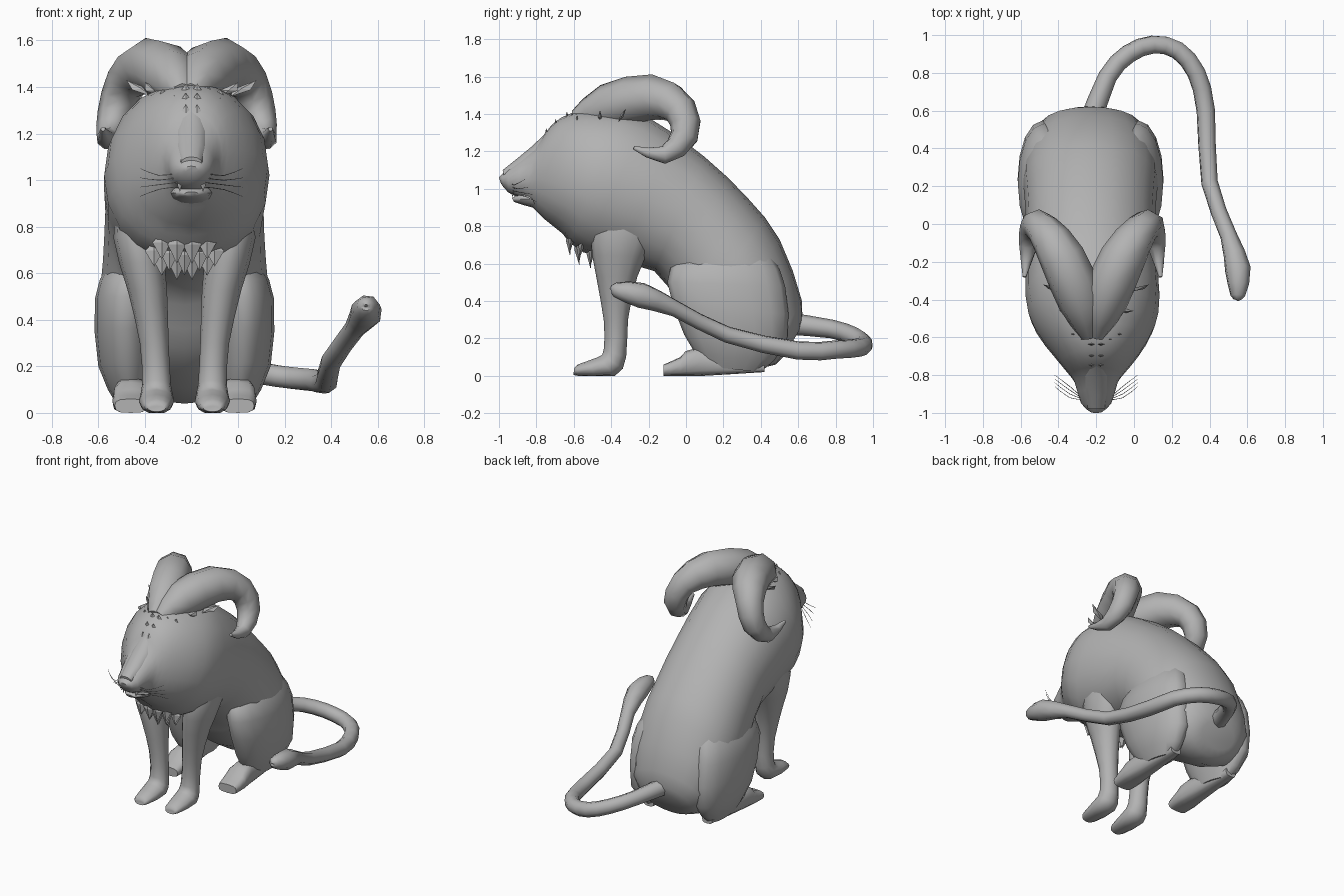
import bpy, bmesh, math
from mathutils import Vector

cube = bpy.data.objects.get("Cube")
if cube:
    bpy.data.objects.remove(cube)

MID = -.23   # symmetry plane of the body
HEAD = -.2   # the head leans slightly to the left

grey = (.45, .45, .45, 1)
fur = bpy.data.materials.new("stone grey")
fur.use_nodes = True
fur.diffuse_color = grey
fur.node_tree.nodes["Principled BSDF"].inputs["Base Color"].default_value = grey


def finish(name, bm, angle=50):
    bmesh.ops.recalc_face_normals(bm, faces=bm.faces)
    mesh = bpy.data.meshes.new(name)
    bm.to_mesh(mesh)
    bm.free()
    ob = bpy.data.objects.new(name, mesh)
    bpy.context.collection.objects.link(ob)
    mesh.materials.append(fur)
    bpy.ops.object.select_all(action='DESELECT')
    ob.select_set(True)
    bpy.context.view_layer.objects.active = ob
    bpy.ops.object.shade_smooth_by_angle(angle=math.radians(angle))


def refine(rows):
    """Put a smoothly interpolated row between each pair of key rows."""
    result = []
    last = len(rows) - 1
    for i in range(last):
        before, here, there, after = rows[max(i - 1, 0)], rows[i], rows[i + 1], rows[min(i + 2, last)]
        result.append(here)
        result.append([(9 * (b + c) - a - d) / 16 for a, b, c, d in zip(before, here, there, after)])
    return result + [rows[last]]


def skin(name, rings):
    """Bridge equal rings of points and cap both ends."""
    bm = bmesh.new()
    rows = [[bm.verts.new(point) for point in ring] for ring in rings]
    count = len(rows[0])
    for near, far in zip(rows, rows[1:]):
        for i in range(count):
            j = (i + 1) % count
            bm.faces.new((near[i], near[j], far[j], far[i]))
    bm.faces.new(rows[0])
    bm.faces.new(rows[-1])
    finish(name, bm)


def sections(name, keys, centre=MID, side=1, sides=12, power=2):
    """Key rows: sideways offset, y and z of one edge, y and z of the opposite edge, half width."""
    def bulge(value):
        return math.copysign(abs(value) ** (2 / power), value)

    rings = []
    for offset, top_y, top_z, low_y, low_z, width in refine(keys):
        ring = []
        for i in range(sides):
            angle = math.tau * i / sides
            across, blend = bulge(math.sin(angle)), (1 + bulge(math.cos(angle))) / 2
            height = low_z + (top_z - low_z) * blend
            ring.append((centre + side * offset + width * across,
                         low_y + (top_y - low_y) * blend, max(height, 0)))
        rings.append(ring)
    skin(name, rings)


def tube(name, keys, centre=0, side=1, sides=8):
    """Key rows: x, y, z, radius."""
    path = [(centre + side * x, y, z, radius) for x, y, z, radius in refine(keys)]
    points = [Vector(row[:3]) for row in path]
    rings, across = [], None
    for i, point in enumerate(points):
        along = (points[min(i + 1, len(points) - 1)] - points[max(i - 1, 0)]).normalized()
        across = along.orthogonal() if across is None else across - along * across.dot(along)
        across.normalize()
        up = along.cross(across)
        turns = [math.tau * k / sides for k in range(sides)]
        rings.append([point + path[i][3] * (across * math.cos(a) + up * math.sin(a)) for a in turns])
    skin(name, rings)


def tufts(name, items):
    """Flattened four-sided tufts: root, tip, half width."""
    bm = bmesh.new()
    for root, tip, width in items:
        root, tip = Vector(root), Vector(tip)
        wide = Vector((width, 0, 0))
        thick = (tip - root).normalized().cross(wide) * .4
        middle = root.lerp(tip, .4)
        ring = [bm.verts.new(middle + step) for step in (wide, thick, -wide, -thick)]
        for end in (bm.verts.new(root), bm.verts.new(tip)):
            for i in range(4):
                bm.faces.new((ring[i], ring[(i + 1) % 4], end))
    finish(name, bm, 20)


# Torso, mane and head in one skin
sections("body", [
    (0, .61, .25, .52, .1, .13),
    (0, .62, .4, .4, .04, .27),
    (0, .5, .73, .1, .2, .355),
    (0, .33, .95, -.03, .36, .35),
    (0, .1, 1.17, -.17, .56, .34),
    (.01, -.2, 1.38, -.55, .66, .355),
    (.02, -.42, 1.42, -.66, .76, .32),
    (.03, -.6, 1.41, -.76, .84, .23),
    (.03, -.72, 1.34, -.83, .91, .155),
    (.03, -.8, 1.23, -.87, .94, .115),
    (.03, -.95, 1.11, -.95, .98, .08),
    (.03, -1, 1.06, -.99, 1.03, .03)], sides=20, power=2.1)
sections("lower_jaw", [
    (0, -.8, 1, -.78, .89, .09),
    (0, -.88, .98, -.86, .91, .08),
    (0, -.93, .95, -.92, .93, .03)], HEAD)
sections("nose_bridge", [
    (0, -.72, 1.33, -.7, 1.2, .06),
    (0, -.82, 1.23, -.76, 1.1, .08),
    (0, -.98, 1.1, -.97, 1.05, .045)], HEAD)

# Paired limbs, horns, ears and whiskers
for label, side in (("left", 1), ("right", -1)):
    sections(label + "_front_leg", [
        (.19, -.44, .98, -.1, .96, .09),
        (.2, -.51, .76, -.17, .74, .105),
        (.16, -.48, .53, -.26, .53, .085),
        (.13, -.44, .3, -.31, .3, .062),
        (.12, -.44, .14, -.32, .1, .062),
        (.12, -.47, .1, -.38, 0, .076),
        (.12, -.58, .06, -.58, 0, .055),
        (.12, -.6, .03, -.6, .01, .03)], side=side)
    sections(label + "_thigh", [
        (.17, .08, .74, .36, .76, .08),
        (.21, -.04, .63, .46, .64, .12),
        (.25, -.1, .5, .53, .48, .135),
        (.25, -.01, .22, .54, .18, .12),
        (.23, .1, .05, .4, .02, .06)], side=side, sides=16)
    sections(label + "_hind_foot", [
        (.23, .42, .08, .42, .02, .04),
        (.23, .06, .15, .1, 0, .07),
        (.23, -.03, .1, -.03, 0, .08),
        (.23, -.12, .06, -.12, 0, .07)], side=side, power=3)
    tube(label + "_horn", [
        (.02, -.59, 1.37, .05),
        (.06, -.42, 1.44, .12),
        (.16, -.18, 1.49, .122),
        (.26, -.03, 1.42, .09),
        (.31, -.01, 1.28, .075),
        (.34, -.12, 1.18, .05),
        (.36, -.28, 1.22, .01)], -.22, side)
    tufts(label + "_horn_base_tufts", [
        ((HEAD + side * .17, -.36, 1.36), (HEAD + side * .28, -.32, 1.43), .04),
        ((HEAD + side * .13, -.46, 1.36), (HEAD + side * .2, -.46, 1.42), .04)])
    tufts(label + "_ear", [((HEAD + side * .14, -.69, 1.19), (HEAD + side * .2, -.65, 1.25), .04)])
    tufts(label + "_tooth", [((HEAD + side * .05, -.92, 1), (HEAD + side * .05, -.93, .95), .01)])
    for k in range(4):
        drop = .02 * k
        tube(f"{label}_whisker_{k + 1}", [
            (.06, -.93, 1.03 - drop, .002),
            (.14, drop - .92, 1.02 - drop, .002),
            (.22, drop - .86, 1.05 - 2 * drop, .001)], HEAD, side, sides=3)

# Tail sweeping round to the left with a bulb at the end
tube("tail", [
    (-.23, .54, .28, .06),
    (-.14, .78, .25, .05),
    (-.03, .9, .21, .05),
    (.1, .95, .17, .05),
    (.23, .92, .15, .05),
    (.33, .8, .14, .05),
    (.38, .6, .135, .05),
    (.4, .22, .22, .045),
    (.5, -.06, .36, .045),
    (.55, -.24, .43, .07),
    (.55, -.38, .46, .04),
    (.55, -.4, .46, .01)])

# Chest fringe and forehead tufts
fringe = []
for y, z, count in ((-.64, .78, 4), (-.59, .74, 5), (-.53, .71, 4)):
    for k in range(count):
        offset = (k - (count - 1) / 2) * .065
        rise = abs(offset) * .3
        fringe.append(((MID + offset, y + rise, z), (MID + offset, y + .02, z - .15 + rise), .04))
tufts("chest_fringe", fringe)
crown = []
for y, z in ((-.76, 1.27), (-.71, 1.32), (-.65, 1.36)):
    for k in range(6):
        offset = (k - 2.5) * .045
        back, drop = y + abs(offset) * .6, z - abs(offset) * .25
        crown.append(((HEAD + offset, back, drop), (HEAD + offset * 1.1, back, drop + .06), .026))
tufts("forehead_tufts", crown)
